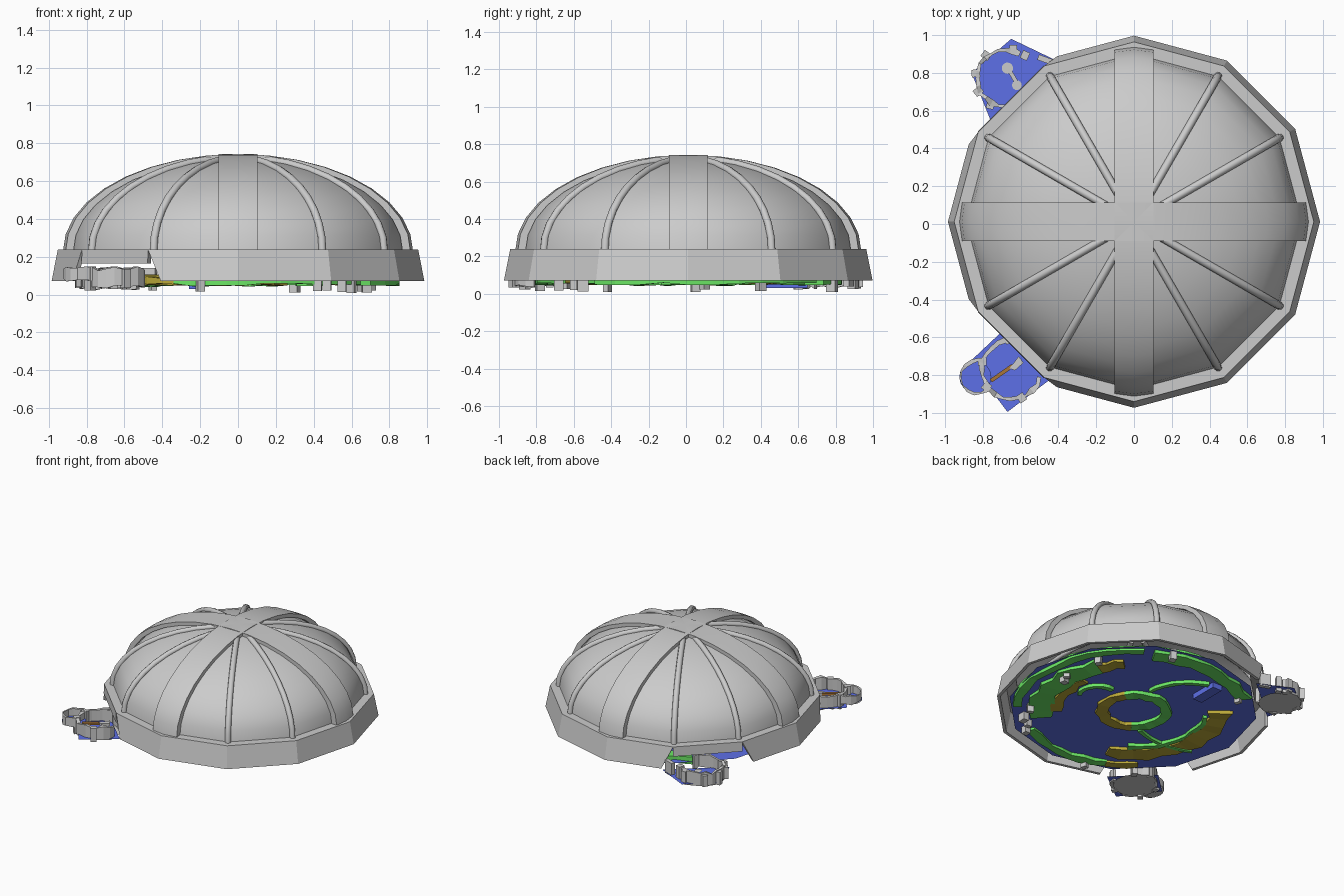
import bpy, bmesh, random
from math import sin, cos, radians, pi

if "Cube" in bpy.data.objects:
    bpy.data.objects.remove(bpy.data.objects["Cube"])

random.seed(4)
CY = 0.012  # small shift of the dome centre


def material(name, rgb):
    m = bpy.data.materials.new(name)
    m.diffuse_color = (*rgb, 1)
    m.use_nodes = True
    m.node_tree.nodes["Principled BSDF"].inputs["Base Color"].default_value = m.diffuse_color
    return m


BLUE = material("water_blue", (0.11, 0.16, 0.8))
GREEN = material("grass_green", (0.15, 0.8, 0.13))
OLIVE = material("olive_earth", (0.5, 0.4, 0.04))
BROWN = material("brown_wood", (0.4, 0.18, 0.04))


def make(name, verts, faces, mat=None, smooth=None):
    bm = bmesh.new()
    vs = [bm.verts.new(v) for v in verts]
    for f in faces:
        bm.faces.new([vs[i] for i in f])
    bmesh.ops.remove_doubles(bm, verts=bm.verts, dist=1e-5)
    bmesh.ops.recalc_face_normals(bm, faces=bm.faces)
    me = bpy.data.meshes.new(name)
    bm.to_mesh(me)
    bm.free()
    ob = bpy.data.objects.new(name, me)
    bpy.context.collection.objects.link(ob)
    if mat:
        me.materials.append(mat)
    if smooth:
        bpy.ops.object.select_all(action='DESELECT')
        ob.select_set(True)
        bpy.context.view_layer.objects.active = ob
        bpy.ops.object.shade_smooth_by_angle(angle=radians(smooth))
    return ob


def loft(name, sections, mat=None, smooth=None):
    """Join equal closed cross-sections in a row and cap both ends."""
    n = len(sections[0])
    verts = [p for s in sections for p in s]
    faces = [(i * n + j, i * n + (j + 1) % n, (i + 1) * n + (j + 1) % n, (i + 1) * n + j)
             for i in range(len(sections) - 1) for j in range(n)]
    faces += [tuple(range(n)), tuple(range(len(verts) - n, len(verts)))]
    return make(name, verts, faces, mat, smooth)


def polar(r, deg, z):
    a = radians(deg)
    return (r * cos(a), r * sin(a) + CY, z)


def lerp(p, q, t):
    return tuple(a + (b - a) * t for a, b in zip(p, q))


def arc_wall(name, cx, cy, r0, r1, a0, a1, n, z0, z1, mat=None, jr=0.0, jz=0.0):
    """Curved wall with uneven edges."""
    secs = []
    for i in range(n + 1):
        a = radians(a0 + (a1 - a0) * i / n)
        ri, ro = r0 + random.uniform(-jr, jr), r1 + random.uniform(-jr, jr)
        b, t = z0 + random.uniform(0, jz), z1 - random.uniform(0, jz)
        secs.append([(cx + r * cos(a), cy + r * sin(a), z)
                     for r, z in ((ri, b), (ro, b), (ro, t), (ri, t))])
    return loft(name, secs, mat)


def box(name, c, s, deg=0, mat=None):
    ca, sa = cos(radians(deg)), sin(radians(deg))
    ring = [(-1, -1), (1, -1), (1, 1), (-1, 1)]
    secs = [[(c[0] + (x * s[0] * ca - y * s[1] * sa) / 2,
              c[1] + (x * s[0] * sa + y * s[1] * ca) / 2,
              c[2] + k * s[2] / 2) for x, y in ring] for k in (-1, 1)]
    return loft(name, secs, mat)


# Twelve-sided dome shell
RINGS = 9
dv = [polar(0.89 * cos(i * pi / 2 / RINGS), 30 * j, 0.23 + 0.49 * sin(i * pi / 2 / RINGS))
      for i in range(RINGS) for j in range(12)] + [polar(0, 0, 0.72)]
df = [(i * 12 + j, i * 12 + (j + 1) % 12, (i + 1) * 12 + (j + 1) % 12, (i + 1) * 12 + j)
      for i in range(RINGS - 1) for j in range(12)]
df += [((RINGS - 1) * 12 + j, (RINGS - 1) * 12 + (j + 1) % 12, RINGS * 12) for j in range(12)]
make("dome", dv, df, smooth=40)

# Two broad crossing bands
for name, along_x in (("band_side", True), ("band_front", False)):
    secs = []
    for i in range(19):
        t = pi * i / 18
        sec = []
        for w, k in ((-0.102, 0.985), (0, 1), (0.102, 0.985), (0.102, 0.94), (-0.102, 0.94)):
            x, z = 0.925 * k * cos(t), 0.23 + 0.513 * sin(t) * (1 if k > 0.95 else 0.95)
            sec.append((x, w + CY, z) if along_x else (w, x + CY, z))
        secs.append(sec)
    loft(name, secs, smooth=30)

# Eight round ribs
for deg in (30, 60, 120, 150, 210, 240, 300, 330):
    secs = []
    for i in range(10):
        t = radians(-1 + 80 * i / 9)
        sec = []
        for j in range(8):
            b = j * pi / 4
            k = 0.021 * cos(b)
            r, z = (0.892 + k) * cos(t), 0.235 + (0.487 + k) * sin(t)
            x, y, z = polar(r, deg, z)
            w = 0.021 * sin(b)
            sec.append((x - w * sin(radians(deg)), y + w * cos(radians(deg)), z))
        secs.append(sec)
    loft("rib_%d" % deg, secs, smooth=50)

# Sloped skirt, with openings at the two left corners
def skirt_section(deg):
    toward = {120: 90, 150: 180, 210: 180, 240: 270}.get(deg, deg)
    low = [lerp(polar(r, deg, 0.072), polar(r, toward, 0.072), 0.17) for r in (0.985, 0.962)]
    return [low[0], polar(0.952, deg, 0.238), polar(0.85, deg, 0.238), polar(0.85, deg, 0.225),
            polar(0.93, deg, 0.225), low[1]]


for name, start, count in (("skirt_main", 240, 8), ("skirt_left", 150, 2)):
    loft(name, [skirt_section((start + 30 * i) % 360) for i in range(count + 1)])
for name, deg in (("back_door_lintel", 120), ("front_door_lintel", 210)):
    loft(name, [[polar(r, d, z) for r, z in ((0.955, 0.165), (0.952, 0.238), (0.85, 0.238), (0.85, 0.225),
                                             (0.92, 0.2), (0.92, 0.165))] for d in (deg, deg + 30)])

# Blue floor sheet under the dome
make("floor", [(0.88 * cos(radians(30 * i)) + 0.02, 0.88 * sin(radians(30 * i)) + CY, 0.072)
               for i in range(12)], [tuple(range(12))], BLUE)

# Terrain: centre ring, side crescents, banks along the edge
arc_wall("centre_ring_green", 0, 0, 0.185, 0.265, 35, 235, 14, 0.04, 0.1, GREEN, 0.01, 0.01)
arc_wall("centre_ring_olive", 0, 0, 0.185, 0.265, -125, 35, 12, 0.045, 0.1, OLIVE, 0.01, 0.01)
arc_wall("left_crescent", 0, 0, 0.53, 0.67, 142, 248, 12, 0.045, 0.11, OLIVE, 0.025, 0.01)
arc_wall("left_crescent_edge", 0, 0, 0.49, 0.53, 150, 235, 10, 0.04, 0.1, GREEN, 0.01, 0.01)
arc_wall("right_crescent", 0, 0, 0.58, 0.74, -48, 28, 10, 0.045, 0.11, GREEN, 0.025, 0.01)
arc_wall("right_crescent_inner", 0, 0, 0.5, 0.58, -40, 10, 6, 0.05, 0.1, OLIVE, 0.02, 0.01)
arc_wall("right_crescent_tip", 0, 0, 0.6, 0.7, 28, 44, 3, 0.045, 0.1, OLIVE, 0.02, 0.01)
arc_wall("back_bank", 0, 0, 0.72, 0.83, 60, 128, 9, 0.045, 0.11, GREEN, 0.02, 0.01)
arc_wall("right_bank", 0, 0, 0.8, 0.86, -35, 55, 10, 0.045, 0.1, GREEN, 0.01, 0.015)
arc_wall("front_bank", 0, 0, 0.74, 0.8, 245, 300, 8, 0.045, 0.1, GREEN, 0.015, 0.015)
arc_wall("front_left_bank", 0, 0, 0.74, 0.8, 228, 245, 3, 0.045, 0.1, OLIVE, 0.015, 0.015)
arc_wall("left_path", -0.43, 0.25, 0.47, 0.5, 240, 298, 7, 0.045, 0.08, GREEN, 0.005, 0.005)
arc_wall("back_path", -0.3, 0.25, 0.38, 0.41, 5, 70, 7, 0.045, 0.08, GREEN, 0.005, 0.005)
arc_wall("right_path", 0.33, 0.0, 0.12, 0.15, -30, 100, 7, 0.045, 0.08, GREEN, 0.005, 0.005)
make("water_ramp", [(-0.26, 0.43, 0.03), (-0.18, 0.43, 0.03), (-0.18, 0.65, 0.03), (-0.26, 0.65, 0.03),
                    (-0.26, 0.43, 0.07), (-0.18, 0.43, 0.07), (-0.18, 0.65, 0.07), (-0.26, 0.65, 0.07)],
     [(0, 1, 2, 3), (4, 5, 6, 7), (0, 1, 5, 4), (1, 2, 6, 5), (2, 3, 7, 6), (3, 0, 4, 7)], BLUE)

# Grey rubble hanging at the floor edge
for i, (x, y) in enumerate([(0.42, -0.68), (0.47, -0.6), (0.55, -0.55), (0.6, -0.42), (0.68, 0.05),
                            (0.7, 0.1), (0.66, 0.4), (0.3, 0.78), (-0.45, 0.6), (-0.2, -0.78)]):
    box("rubble_%d" % i, (x, y, 0.05), (random.uniform(0.03, 0.06), 0.045, random.uniform(0.05, 0.085)),
        random.uniform(0, 90))

# Blue pads outside the two openings
pads = {"front": [(-0.7, -0.57), (-0.87, -0.73), (-0.67, -0.995), (-0.44, -0.82)],
        "back": [(-0.65, 0.98), (-0.4, 0.86), (-0.76, 0.55), (-0.86, 0.8)]}
for name, pts in pads.items():
    make(name + "_pad", [(x, y, 0.05) for x, y in pts], [(0, 1, 2, 3)], BLUE)


def disc(name, cx, cy, r, z, mat=None):
    make(name, [(cx + r * cos(i * pi / 8), cy + r * sin(i * pi / 8), z) for i in range(16)],
         [tuple(range(16))], mat)


# Ruined round walls standing on the pads
disc("front_yard_base", -0.65, -0.77, 0.15, 0.035)
disc("back_yard_base", -0.69, 0.77, 0.15, 0.035)
disc("side_yard_water", -0.84, -0.81, 0.085, 0.085, BLUE)
disc("side_yard_base", -0.84, -0.81, 0.085, 0.075)
arc_wall("front_wall", -0.65, -0.77, 0.145, 0.17, 40, 345, 20, 0.025, 0.15, None, 0.008, 0.025)
arc_wall("side_wall", -0.83, -0.81, 0.08, 0.097, 60, 310, 10, 0.07, 0.15, None, 0.006, 0.015)
arc_wall("back_wall", -0.68, 0.77, 0.14, 0.162, 60, 330, 18, 0.025, 0.15, None, 0.01, 0.025)
for i, (a, cx, cy) in enumerate([(a, -0.65, -0.77) for a in (50, 95, 165, 215, 290)] +
                                [(a, -0.68, 0.77) for a in (50, 75, 130, 170, 205, 240)]):
    x, y = cx + 0.16 * cos(radians(a)), cy + 0.16 * sin(radians(a))
    box("wall_post_%d" % i, (x, y, 0.085), (0.045, 0.04, random.uniform(0.08, 0.13)), a + 15)
box("back_gate_post", (-0.47, 0.87, 0.09), (0.08, 0.03, 0.1), -20)

# Wooden walkway with a flared end, and a stone path
box("walkway", (-0.7, -0.79, 0.09), (0.14, 0.02, 0.015), 35, BROWN)
loft("walkway_end", [[(-0.66, -0.765, z), (-0.63, -0.775, z), (-0.585, -0.735, z), (-0.61, -0.7, z)]
                     for z in (0.08, 0.1)])
disc("stone_spot", -0.67, 0.825, 0.03, 0.056)
disc("stone_spot_low", -0.62, 0.735, 0.026, 0.056)
box("stone_path", (-0.64, 0.78, 0.055), (0.1, 0.022, 0.006), -60)
